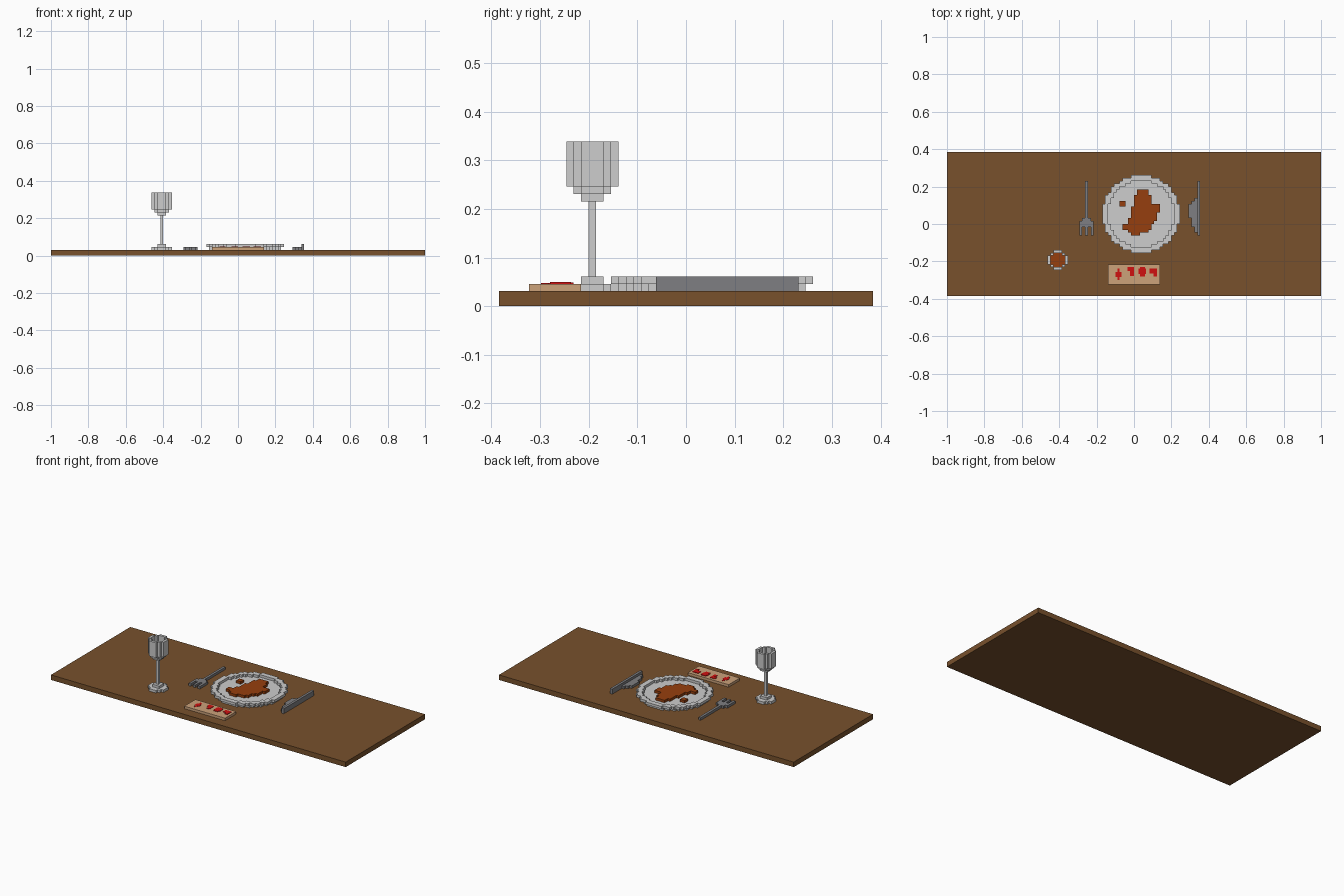
import bpy, bmesh

if "Cube" in bpy.data.objects:
    bpy.data.objects.remove(bpy.data.objects["Cube"])

U = 2 / 130           # size of one block
X0, Y0 = -1.0, -25 * U


def lin(h):
    c = [int(h[i:i + 2], 16) / 255 for i in (0, 2, 4)]
    return [v / 12.92 if v < 0.04045 else ((v + 0.055) / 1.055) ** 2.4 for v in c] + [1]


def material(name, hexcode):
    m = bpy.data.materials.new(name)
    m.diffuse_color = lin(hexcode)
    m.use_nodes = True
    m.node_tree.nodes["Principled BSDF"].inputs["Base Color"].default_value = m.diffuse_color
    return m


wood = material("brown wood", "78512C")
white = material("light grey china", "CDCDCD")
steel = material("dark grey steel", "7F7F82")
food = material("orange brown food", "963F0E")
paper = material("tan paper", "CCA27A")
red = material("red ink", "D01010")

SIDES = {
    (1, 0, 0): ((1, 0, 0), (1, 1, 0), (1, 1, 1), (1, 0, 1)),
    (-1, 0, 0): ((0, 0, 0), (0, 0, 1), (0, 1, 1), (0, 1, 0)),
    (0, 1, 0): ((0, 1, 0), (0, 1, 1), (1, 1, 1), (1, 1, 0)),
    (0, -1, 0): ((0, 0, 0), (1, 0, 0), (1, 0, 1), (0, 0, 1)),
    (0, 0, 1): ((0, 0, 1), (1, 0, 1), (1, 1, 1), (0, 1, 1)),
    (0, 0, -1): ((0, 0, 0), (0, 1, 0), (1, 1, 0), (1, 0, 0)),
}


def finish(bm, name, mat):
    me = bpy.data.meshes.new(name)
    bm.to_mesh(me)
    bm.free()
    me.materials.append(mat)
    bpy.context.collection.objects.link(bpy.data.objects.new(name, me))


def blocks(name, cells, mat):
    """Outer skin of a set of grid cells."""
    cells, verts, bm = set(cells), {}, bmesh.new()
    for c in sorted(cells):
        for d, quad in SIDES.items():
            if tuple(a + b for a, b in zip(c, d)) in cells:
                continue
            ring = []
            for q in quad:
                k = tuple(a + b for a, b in zip(c, q))
                if k not in verts:
                    verts[k] = bm.verts.new((X0 + k[0] * U, Y0 + k[1] * U, k[2] * U))
                ring.append(verts[k])
            bm.faces.new(ring)
    finish(bm, name, mat)


def boxes(name, spans, mat):
    """Plain boxes given as (x0, x1, y0, y1, z0, z1) in blocks."""
    bm = bmesh.new()
    for x0, x1, y0, y1, z0, z1 in spans:
        for v in bmesh.ops.create_cube(bm, size=1)["verts"]:
            v.co = (X0 + U * (x1 if v.co.x > 0 else x0),
                    Y0 + U * (y1 if v.co.y > 0 else y0),
                    U * (z1 if v.co.z > 0 else z0))
    finish(bm, name, mat)


def disc(ci, cj, layers, outer, inner=-1):
    """Round layers; outer and inner are squared radii in blocks."""
    return [(ci + a, cj + b, k) for k in layers
            for a in range(-14, 15) for b in range(-14, 15)
            if inner < a * a + b * b <= outer]


def block(i0, i1, j0, j1, k0, k1):
    return [(i, j, k) for i in range(i0, i1 + 1)
            for j in range(j0, j1 + 1) for k in range(k0, k1 + 1)]


# table top
boxes("table_top", [(0, 130, 0, 50, 0, 2)], wood)

# plate: flat floor and raised rim
blocks("plate", disc(67, 28, [2], 156) + disc(67, 28, [3], 182, 132), white)

# food: one row per line of blocks from back to front, plus a small piece
rows = [(66, 69), (66, 69), (65, 70), (65, 70), (65, 70), (65, 73), (64, 73), (64, 73),
        (64, 72), (64, 72), (63, 72), (63, 71), (61, 70), (61, 70), (63, 69), (64, 66)]
blocks("steak", [(i, 36 - n, 3) for n, (a, b) in enumerate(rows)
                 for i in range(a, b + 1)], food)
blocks("food_scrap", block(60, 61, 31, 32, 3, 3), food)

# fork: handle, head and three tines
fork = block(48, 48, 27, 39, 2, 2) + block(47, 49, 26, 26, 2, 2) + block(46, 50, 24, 25, 2, 2)
for i in (46, 48, 50):
    fork += block(i, i, 21, 23, 2, 2)
blocks("fork", fork, steel)

# knife: tall spine with a flat tapering blade
blocks("knife", block(87, 87, 21, 39, 2, 3) + block(86, 86, 22, 33, 2, 2)
       + block(85, 85, 24, 32, 2, 2) + block(84, 84, 27, 31, 2, 2), steel)

# goblet: foot, stem and hollow bowl
blocks("goblet", disc(38, 12, [2], 10) + disc(38, 12, [3], 2)
       + block(38, 38, 12, 12, 4, 13) + disc(38, 12, [14], 2)
       + disc(38, 12, [15], 5) + disc(38, 12, range(16, 22), 10, 5), white)
blocks("drink", disc(38, 12, [16, 17], 5), food)

# card with four thin red marks
boxes("card", [(56, 74, 4, 11, 2, 3)], paper)
T, B = 3.1, 3.0
marks = [(59.2, 60.0, 5.6, 9.6), (58.6, 60.6, 6.6, 8.4),
         (62.8, 65.0, 8.6, 10.0), (63.6, 65.0, 7.0, 8.6),
         (66.6, 69.2, 7.6, 9.6), (67.0, 68.8, 6.8, 10.0),
         (70.4, 73.0, 7.8, 9.6), (71.8, 73.0, 6.8, 7.8)]
boxes("card_marks", [m + (B, T + 0.02 * n) for n, m in enumerate(marks)], red)
